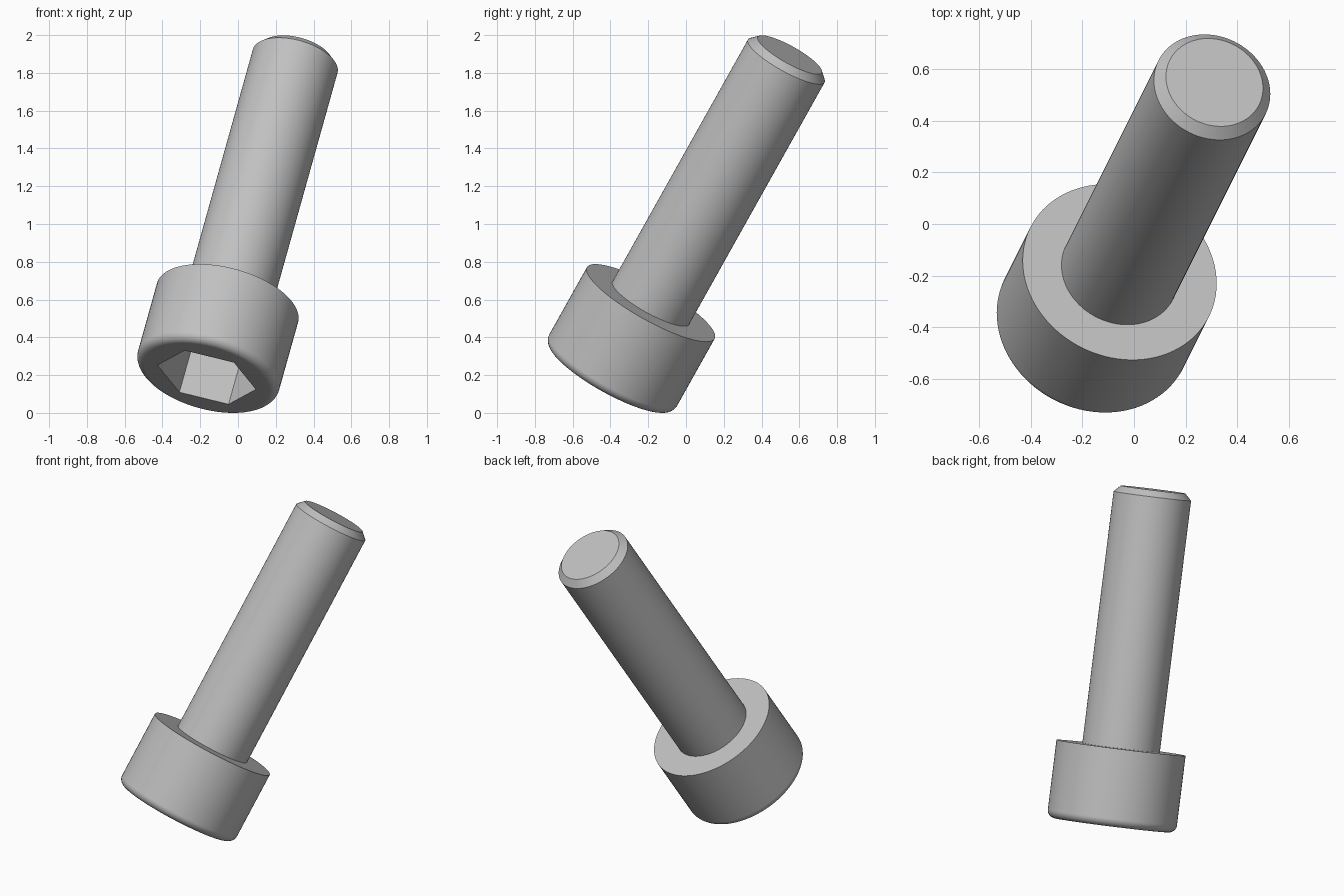
import bpy, bmesh, math
from mathutils import Vector

if "Cube" in bpy.data.objects:
    bpy.data.objects.remove(bpy.data.objects["Cube"], do_unlink=True)

# Proportions follow a metric cap screw; U is one millimetre in scene units
U = 0.0775
HEAD_R, HEAD_H, FILLET = 5 * U, 6 * U, 0.6 * U
SHANK_R, SHANK_L, CHAMFER = 3 * U, 20 * U, 0.5 * U
SOCKET_APOTHEM, SOCKET_DEPTH = 3 * U, 4 * U
SEGMENTS = 96

# Tilted placement of the whole screw
axis = Vector((0.28, 0.56, 1)).normalized()
placement = Vector((0, 0, 1)).rotation_difference(axis).to_matrix().to_4x4()
placement.translation = (-0.166, -0.407, 0.188)

steel = bpy.data.materials.new("steel grey")
steel.use_nodes = True
colour = (0.53, 0.53, 0.53, 1)
steel.diffuse_color = colour
steel.node_tree.nodes["Principled BSDF"].inputs["Base Color"].default_value = colour


def round_ring(radius):
    return lambda angle: radius


def hex_ring(apothem):
    sixth = math.pi / 3
    return lambda angle: apothem / math.cos(angle % sixth - sixth / 2)


def lathe(name, profile, cap_start=False, cap_end=False):
    """Sweep (radius function, height) rings into a surface."""
    bm = bmesh.new()
    angles = [math.tau * i / SEGMENTS for i in range(SEGMENTS)]
    rings = [[bm.verts.new((r(a) * math.cos(a), r(a) * math.sin(a), z))
              for a in angles] for r, z in profile]
    for low, high in zip(rings, rings[1:]):
        for i in range(SEGMENTS):
            j = (i + 1) % SEGMENTS
            bm.faces.new((low[i], low[j], high[j], high[i]))
    if cap_start:
        bm.faces.new(rings[0][::-1])
    if cap_end:
        bm.faces.new(rings[-1])
    mesh = bpy.data.meshes.new(name)
    bm.to_mesh(mesh)
    bm.free()
    mesh.materials.append(steel)
    obj = bpy.data.objects.new(name, mesh)
    bpy.context.collection.objects.link(obj)
    obj.matrix_world = placement
    bpy.ops.object.select_all(action='DESELECT')
    obj.select_set(True)
    bpy.context.view_layer.objects.active = obj
    bpy.ops.object.shade_smooth_by_angle(angle=math.radians(30))
    normals = obj.modifiers.new("face normals", 'WEIGHTED_NORMAL')
    normals.keep_sharp = True
    return obj


# Head: socket floor and walls, rounded rim, side, and underside shoulder
socket = hex_ring(SOCKET_APOTHEM)
head = [(socket, SOCKET_DEPTH), (socket, 0)]
STEPS = 8
for i in range(STEPS + 1):
    t = math.pi / 2 * i / STEPS
    head.append((round_ring(HEAD_R - FILLET + FILLET * math.sin(t)),
                 FILLET - FILLET * math.cos(t)))
head += [(round_ring(HEAD_R), HEAD_H), (round_ring(SHANK_R), HEAD_H)]
lathe("socket_head", head, cap_start=True)

# Shank: plain cylinder with a chamfered tip
tip = HEAD_H + SHANK_L
lathe("shank", [(round_ring(SHANK_R), HEAD_H),
                (round_ring(SHANK_R), tip - CHAMFER),
                (round_ring(SHANK_R - CHAMFER), tip)], cap_end=True)
